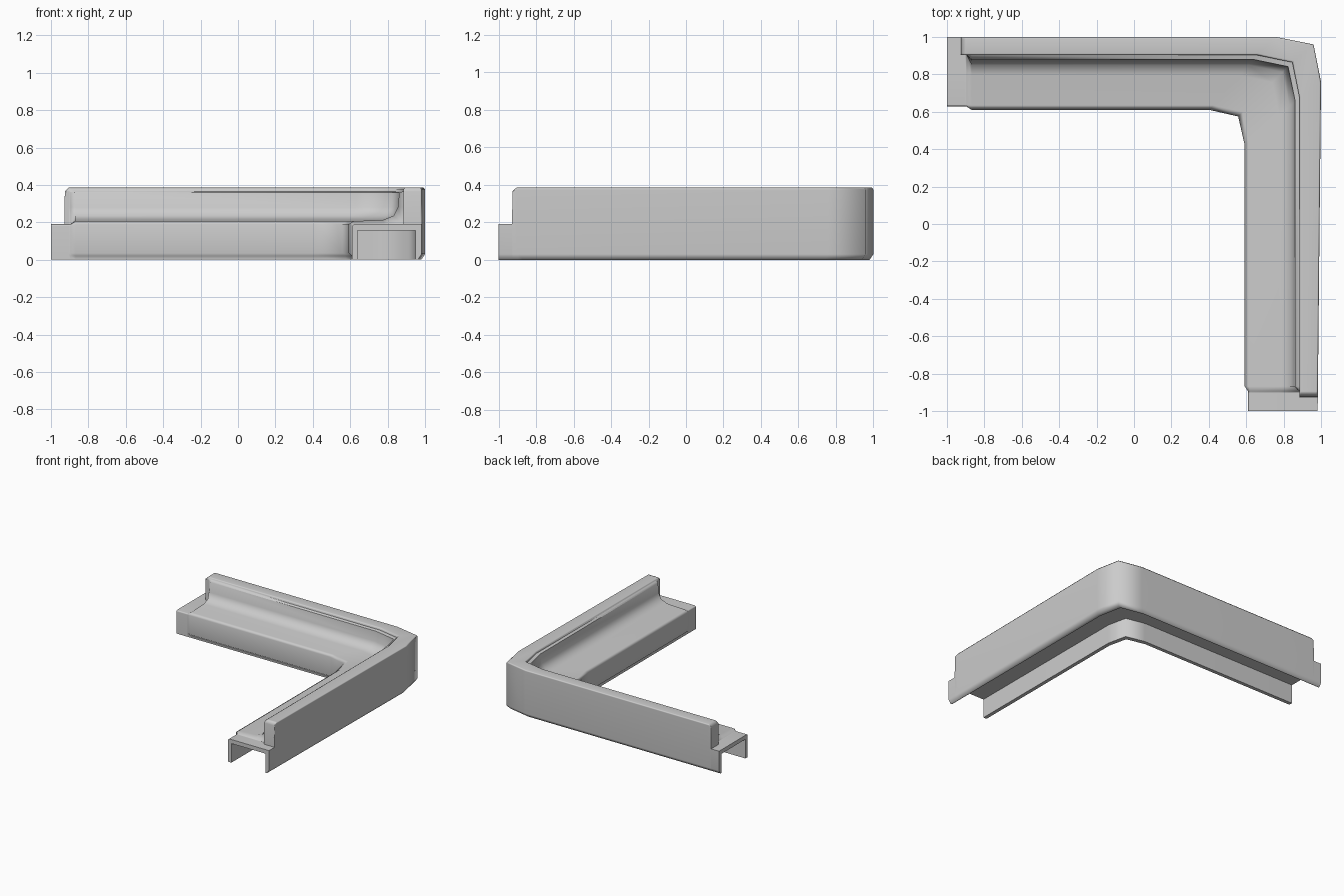
import bpy, bmesh, math

if "Cube" in bpy.data.objects:
    bpy.data.objects.remove(bpy.data.objects["Cube"])

# Cross-section (distance in from outer face, height): wall, lip, lining, deck, hollow underside
FULL = [(.02, 0), (0, .03), (0, .375), (.008, .385), (.088, .385), (.097, .377), (.097, .365),
        (.12, .36), (.127, .28), (.15, .235), (.205, .213), (.365, .206), (.39, .19), (.39, .035),
        (.372, .02), (.372, 0), (.342, 0), (.342, .157), (.032, .157), (.032, 0)]
# Same section before the lining starts
BARE = list(FULL)
BARE[7:14] = [(.097, .36), (.097, .28), (.097, .19), (.2, .19), (.362, .19), (.372, .18), (.372, .035)]


def clip(section, top):
    return [(d, min(z, top)) for d, z in section]


# End stations: position along the arm and section
ENDS = [(-1, clip(BARE, .19)), (-.928, clip(BARE, .19)), (-.926, clip(BARE, .365)),
        (-.905, BARE), (-.895, BARE), (-.868, FULL)]
SHIFT = .018


def side_shift(d, t):
    # The side arm sits slightly inwards, with its outer face tapering
    return SHIFT * (.76 - t) / 1.76 if d < .03 else SHIFT


rings = [[(t, 1 - d, z) for d, z in sec] for t, sec in ENDS]

# Chamfered corner, three stations
start, middle, finish = [], [], []
for d, z in FULL:
    a, c = .24 - .13 * d, .04 - .013 * d
    x, y = 1 - d - (0 if d < .03 else SHIFT), 1 - d
    start.append((x - a, y, z))
    middle.append((x - c, y - c, z))
    finish.append((x, y - a, z))
rings += [start, middle, finish]
rings += [[(1 - d - side_shift(d, t), t, z) for d, z in sec] for t, sec in reversed(ENDS)]

# Sweep the section along the L path
bm = bmesh.new()
loops = [[bm.verts.new(p) for p in ring] for ring in rings]
n = len(FULL)
for a, b in zip(loops, loops[1:]):
    for i in range(n):
        j = (i + 1) % n
        bm.faces.new((a[i], a[j], b[j], b[i]))
bm.faces.new(loops[0])
bm.faces.new(loops[-1][::-1])
bmesh.ops.remove_doubles(bm, verts=bm.verts[:], dist=.0004)
bmesh.ops.recalc_face_normals(bm, faces=bm.faces[:])

mesh = bpy.data.meshes.new("corner_channel")
bm.to_mesh(mesh)
bm.free()
channel = bpy.data.objects.new("corner_channel", mesh)
bpy.context.collection.objects.link(channel)
bpy.context.view_layer.objects.active = channel
channel.select_set(True)
bpy.ops.object.shade_smooth_by_angle(angle=math.radians(72))
weighted = channel.modifiers.new("weighted_normals", 'WEIGHTED_NORMAL')
weighted.keep_sharp = True
